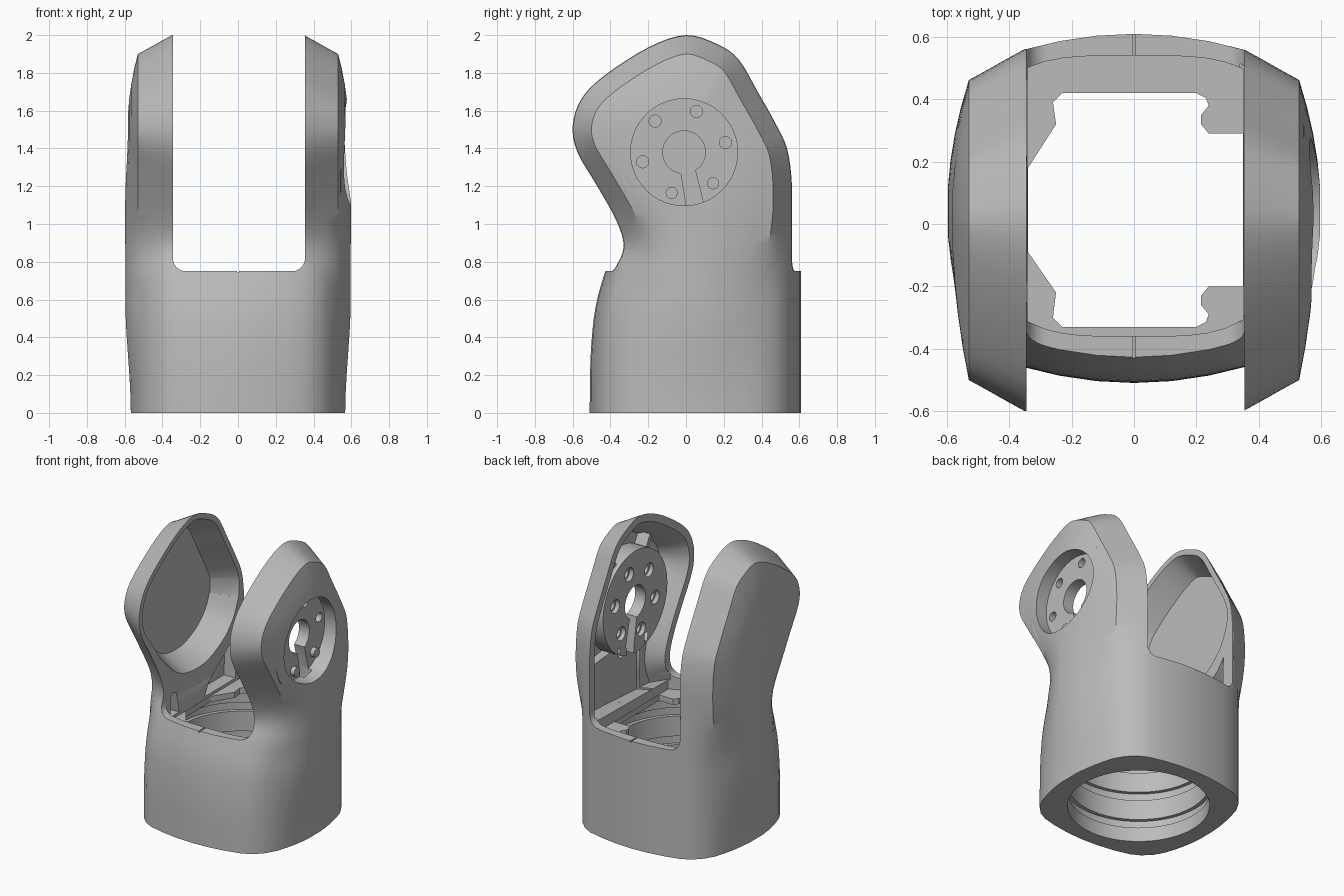
import bpy, bmesh, math
from mathutils import Vector

if "Cube" in bpy.data.objects:
    bpy.data.objects.remove(bpy.data.objects["Cube"])

grey = bpy.data.materials.new("plain grey")
grey.use_nodes = True
grey.diffuse_color = (0.5, 0.5, 0.5, 1)
grey.node_tree.nodes["Principled BSDF"].inputs["Base Color"].default_value = (0.5, 0.5, 0.5, 1)


def smooth(a, b, v):
    t = min(max((v - a) / (b - a), 0), 1)
    return t * t * (3 - 2 * t)


def spline(pts, steps=4):
    """Rounded path through the given points."""
    p = [Vector(q) for q in [pts[0]] + pts + [pts[-1]]]
    out = []
    for a, b, c, d in zip(p, p[1:], p[2:], p[3:]):
        for k in range(steps):
            t = k / steps
            out.append(0.5 * (2 * b + (c - a) * t + (2 * a - 5 * b + 4 * c - d) * t * t
                              + (3 * b - a - 3 * c + d) * t ** 3))
    return out + [p[-1]]


def normals(poly):
    """Inward normals of a clockwise outline."""
    out = []
    for i in range(len(poly)):
        d = (poly[(i + 1) % len(poly)] - poly[i - 1]).normalized()
        out.append(Vector((d.y, -d.x)))
    return out


def inset(poly, dist):
    return [p + n * dist for p, n in zip(poly, normals(poly))]


def make_object(name, bm):
    bmesh.ops.recalc_face_normals(bm, faces=bm.faces)
    mesh = bpy.data.meshes.new(name)
    bm.to_mesh(mesh)
    bm.free()
    obj = bpy.data.objects.new(name, mesh)
    bpy.context.collection.objects.link(obj)
    return obj


def prism(axis, lo, hi, poly, end=None):
    """Solid between two matching outlines along an axis."""
    place = {"x": lambda a, u, v: (a, u, v), "y": lambda a, u, v: (u, a, v),
             "z": lambda a, u, v: (u, v, a)}[axis]
    bm = bmesh.new()
    r1 = [bm.verts.new(place(lo, *p)) for p in poly]
    r2 = [bm.verts.new(place(hi, *p)) for p in (end or poly)]
    for i in range(len(r1)):
        bm.faces.new((r1[i - 1], r1[i], r2[i], r2[i - 1]))
    bm.faces.new(r1)
    bm.faces.new(r2)
    return make_object("helper", bm)


def circle(u, v, r, n=64):
    return [(u + r * math.cos(math.tau * k / n), v + r * math.sin(math.tau * k / n))
            for k in range(n)]


def box(u1, u2, v1, v2):
    return [(u1, v1), (u2, v1), (u2, v2), (u1, v2)]


def combine(target, tool, operation="DIFFERENCE"):
    tool.hide_render = True
    mod = target.modifiers.new("shape", "BOOLEAN")
    mod.object, mod.operation, mod.solver = tool, operation, "EXACT"
    bpy.context.view_layer.objects.active = target
    bpy.ops.object.modifier_apply(modifier=mod.name)
    bpy.data.objects.remove(tool)


# Side outline: up the front, over the top, down the back
front = [(-.46, 0), (-.455, .3), (-.43, .55), (-.375, .75), (-.33, .88), (-.37, 1.02),
         (-.47, 1.2), (-.575, 1.38), (-.6, 1.52), (-.555, 1.66), (-.44, 1.78), (-.2, 1.935)]
back = [(.17, 1.95), (.28, 1.87), (.38, 1.7), (.47, 1.54), (.535, 1.4), (.56, 1.22),
        (.56, 1), (.56, .8), (.56, .6), (.56, .4), (.56, .2), (.56, 0)]
side = spline(front + [(0, 2)] + back)
side_n = normals(side)
side_n[0], side_n[-1] = Vector((1, 0)), Vector((-1, 0))


def arm_outline(dist, low):
    """Arm part of the side outline above a height, moved inward."""
    return [p + n * dist for p, n in zip(side, side_n) if p.y > low]


def half_rings():
    """Outline rings from the middle plane to the outer face."""
    rings = []
    for x in (0, .12, .24, .35):
        bulge = .05 * (1 - (x / .35) ** 2)
        rings.append([(x, *(p - n * bulge * (1 - smooth(.75, 1, p.y))))
                      for p, n in zip(side, side_n)])
    # Rounded corner low down, turning into a crisp chamfer on the arms
    for xl, dl, xh, dh in ((.415, .035, .41, .033), (.47, .09, .47, .067), (.51, .16, .53, .1)):
        ring = []
        for p, n in zip(side, side_n):
            h = smooth(.6, 1.1, p.y)
            ring.append((xl + (xh - xl) * h, *(p + n * (dl + (dh - dl) * h))))
        rings.append(ring)
    # Gently domed outer face
    edge = rings[-1]
    for t in (.2, .4, .6, .8):
        ring = []
        for x, y, z in edge:
            zz = z + (min(z, 1.5) - z) * t
            widest = .57 + .03 * smooth(0, .6, zz) - .015 * smooth(1.1, 1.5, zz)
            ring.append((x + (widest - x) * (1 - (1 - t) ** 2), y + (.03 - y) * t, zz))
        rings.append(ring)
    return rings


# Outer shell
half = half_rings()
rings = [[(-x, y, z) for x, y, z in r] for r in half[:0:-1]] + half
bm = bmesh.new()
grid = [[bm.verts.new(p) for p in r] for r in rings]
count = len(side)
for a, b in zip(grid, grid[1:]):
    for i in range(count):
        bm.faces.new((a[i - 1], a[i], b[i], b[i - 1]))
for r in (grid[0], grid[-1]):
    for i in range(count // 2):
        bm.faces.new(list(dict.fromkeys((r[i], r[i + 1], r[count - 2 - i], r[count - 1 - i]))))
body = make_object("forked_housing", bm)
body.data.materials.append(grey)

# Gap between the arms, with rounded lower corners
gap = [(-.345, 2.3)]
for cx, start in ((-.275, 180), (.285, 270)):
    for k in range(7):
        a = math.radians(start + 15 * k)
        gap.append((cx + .07 * math.cos(a), .82 + .07 * math.sin(a)))
gap.append((.355, 2.3))
combine(body, prism("y", -1, 1, gap))

# Upper well, ledge opening, grooved lower bore and lip notches
xs = [-.342 + .694 * k / 12 for k in range(13)]
well = [(x, -.36 + .05 * (x / .345) ** 4) for x in xs]
well += [(x, .54 - .04 * (x / .345) ** 4) for x in reversed(xs)]
combine(body, prism("z", .67, .9, well))
opening = [(-.2, .42), (.2, .42), (.23, .405), (.24, .38), (.215, .35), (.215, .32), (.24, .29),
           (.35, .29), (.35, -.2), (.24, -.2), (.215, -.23), (.215, -.26), (.24, -.29),
           (.23, -.315), (.2, -.33), (-.23, -.33), (-.26, -.3), (-.25, -.22), (-.34, -.09),
           (-.34, .18), (-.25, .32), (-.26, .39), (-.23, .42)]
combine(body, prism("z", .5, .7, opening))
combine(body, prism("z", -.1, .63, circle(0, .045, .45)))
for z in (.1, .3, .5):
    combine(body, prism("z", z, z + .06, circle(0, .045, .475)))
combine(body, prism("z", .742, .8, box(-.005, .005, -.7, .7)))

# Hollow of the left arm, deeper in its upper part
combine(body, prism("x", .34, .46, arm_outline(.045, .72), arm_outline(.13, .72)))
combine(body, prism("x", .45, .52, arm_outline(.125, 1.02), arm_outline(.155, 1.02)))

# Pivot hub, channel walls and spokes inside the left arm
hub_y, hub_z = -.01, 1.38
combine(body, prism("x", .4, .545, circle(hub_y, hub_z, .355)), "UNION")
for y in (-.13, .17):
    combine(body, prism("x", .36, .53, box(y - .015, y + .015, .7, 1.12)), "UNION")
for angle, reach in ((20, .4), (60, .43), (120, .44), (165, .44)):
    d = Vector((math.cos(math.radians(angle)), math.sin(math.radians(angle))))
    s = Vector((-d.y, d.x)) * .015
    c = Vector((hub_y, hub_z))
    combine(body, prism("x", .43, .525, [c + d * .3 - s, c + d * reach - s,
                                         c + d * reach + s, c + d * .3 + s]), "UNION")

# Round recess, keyhole and stepped bolt holes
combine(body, prism("x", .48, .8, circle(hub_y, hub_z, .283)))
combine(body, prism("x", .35, .8, circle(hub_y, hub_z, .113, 48)))
combine(body, prism("x", .35, .51, [(-.035, 1.32), (.04, 1.32), (.09, 1.12), (.085, 1.0),
                                    (.01, 1.0), (0, 1.11)]))
for k in range(6):
    a = math.radians(13 + 60 * k)
    y, z = hub_y + .225 * math.cos(a), hub_z + .225 * math.sin(a)
    combine(body, prism("x", .35, .51, circle(y, z, .032, 24)))
    combine(body, prism("x", .35, .43, circle(y, z, .047, 24)))

# Smooth dish in the right arm
dish = [p for p in side if p.y > 1.33]
dish += spline([(.54, 1.25), (.475, 1.1), (.34, .97), (.12, .885), (-.14, .91), (-.34, 1.06),
                (-.48, 1.24)])
combine(body, prism("x", -.34, -.51, inset(dish, .035), inset(dish, .125)))

# Small pockets under the dish
for pocket in ([(-.26, .69), (-.26, .8), (-.23, .85), (-.19, .84), (-.16, .69)],
               [(.12, .69), (.17, .78), (.3, .87), (.42, .96), (.47, 1.03), (.46, .69)]):
    combine(body, prism("x", -.34, -.43, pocket))

bpy.ops.object.select_all(action="DESELECT")
body.select_set(True)
bpy.context.view_layer.objects.active = body
bpy.ops.object.shade_smooth_by_angle(angle=math.radians(28))
